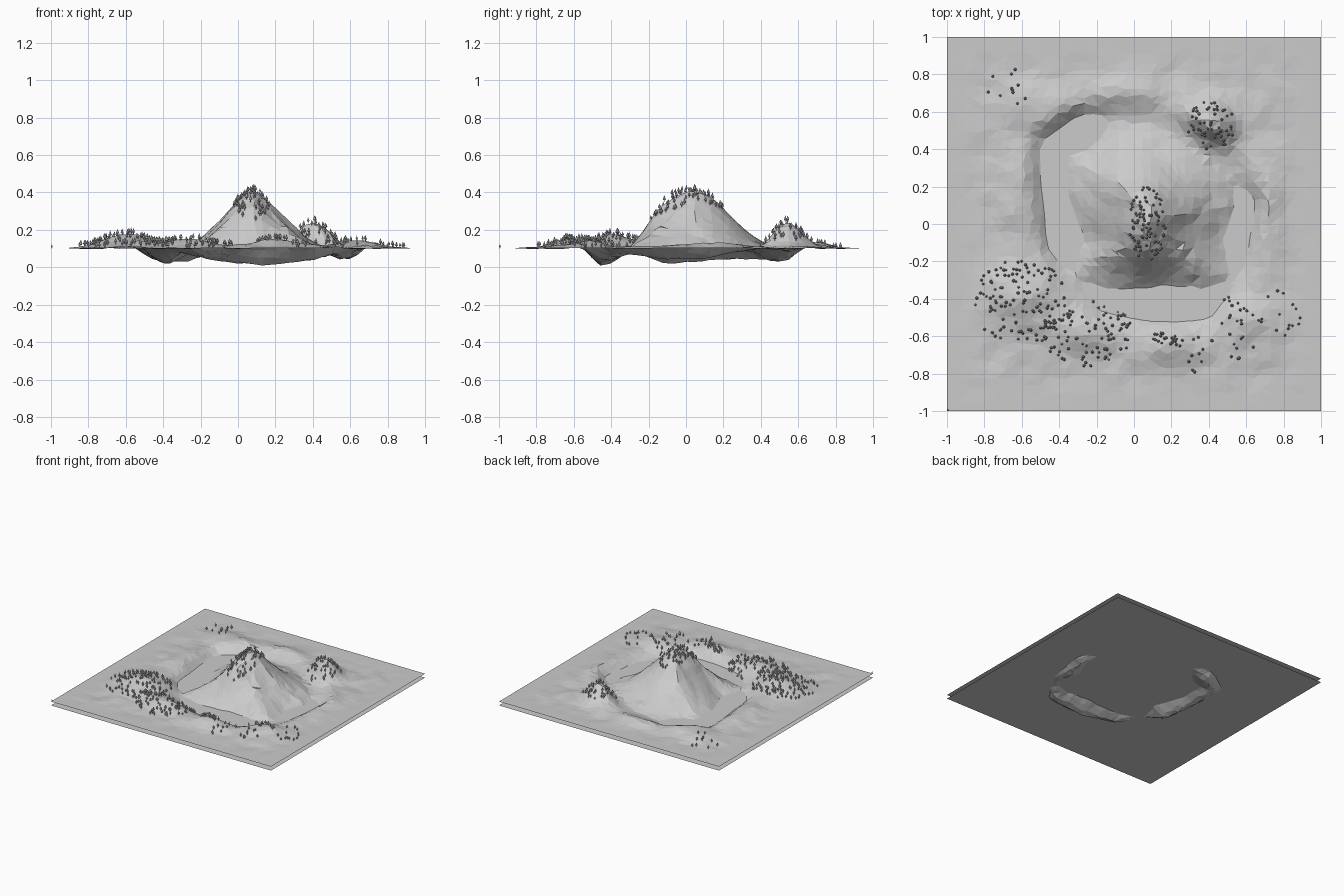
import bpy, bmesh, math, random
from mathutils import Vector, Matrix, noise, geometry

if "Cube" in bpy.data.objects:
    bpy.data.objects.remove(bpy.data.objects["Cube"])

random.seed(4)
BASE, WATER = 0.103, 0.071

# ring-shaped trench around the mountain: x, y, bottom height
MOAT = [(-.15, -.40, .04), (.13, -.43, .0), (.37, -.43, .03), (.52, -.30, .07),
        (.55, -.10, .04), (.59, .10, .045), (.50, .25, .08), (.32, .40, .10),
        (.10, .52, .09), (-.10, .53, .08), (-.27, .51, .025), (-.43, .40, .04),
        (-.42, .15, .035), (-.37, -.10, .015), (-.31, -.27, .08)]
# outer hills: x, y, spread x, spread y, height
HILLS = [(-.60, -.38, .17, .17, .07), (-.28, -.57, .18, .11, .05), (.20, -.66, .2, .09, .045),
         (.62, -.52, .17, .15, .04), (.40, .53, .12, .11, .14), (.70, .10, .12, .25, .03),
         (-.48, .62, .17, .11, .045), (-.62, .15, .10, .22, .04), (0, .70, .2, .09, .03)]
# mountain section: fraction of the way to the trench, relative height
SLOPE = [(0, 1), (.2, .77), (.36, .54), (.55, .33), (.75, .15), (1, 0)]


def smooth(t):
    t = min(max(t, 0), 1)
    return t * t * (3 - 2 * t)


def nearest_moat(x, y):
    best = (9, 0)
    for a, b in zip(MOAT, MOAT[1:] + MOAT[:1]):
        dx, dy = b[0] - a[0], b[1] - a[1]
        t = min(max(((x - a[0]) * dx + (y - a[1]) * dy) / (dx * dx + dy * dy), 0), 1)
        d = math.hypot(x - a[0] - t * dx, y - a[1] - t * dy)
        best = min(best, (d, a[2] + t * (b[2] - a[2])))
    return best


def inside(x, y):
    hit = False
    for a, b in zip(MOAT, MOAT[1:] + MOAT[:1]):
        if (a[1] > y) != (b[1] > y) and x < a[0] + (y - a[1]) / (b[1] - a[1]) * (b[0] - a[0]):
            hit = not hit
    return hit


def height(x, y):
    d, low = nearest_moat(x, y)
    rough = noise.noise(Vector((x * 9, y * 9, 2))) * .014 + noise.noise(Vector((x * 4, y * 4, 7))) * .012
    if inside(x, y):
        r = math.hypot(x - .07, y - min(max(y, -.1), .1))
        t = r / (r + d)
        top = .425 - 2.5 * (min(max(y, -.1), .1) - .03) ** 2
        for (t0, f0), (t1, f1) in zip(SLOPE, SLOPE[1:]):
            if t <= t1:
                f = f0 + (f1 - f0) * (t - t0) / (t1 - t0)
                break
        z = low + (top - low) * f + rough * smooth(d / .1)
    else:
        rim = BASE + sum(h * math.exp(-((x - cx) / sx) ** 2 - ((y - cy) / sy) ** 2)
                         for cx, cy, sx, sy, h in HILLS)
        rim += rough * .9
        z = low + (rim - low) * smooth(d / .16)
    # fade to a flat border
    edge = smooth((.97 - max(abs(x), abs(y))) / .25)
    return max(BASE + (z - BASE) * edge, 0)


def to_object(bm, name):
    mesh = bpy.data.meshes.new(name)
    bm.to_mesh(mesh)
    bm.free()
    ob = bpy.data.objects.new(name, mesh)
    bpy.context.collection.objects.link(ob)
    return ob


# faceted terrain sheet
bm = bmesh.new()
bmesh.ops.create_grid(bm, x_segments=44, y_segments=44, size=1)
for v in bm.verts:
    if max(abs(v.co.x), abs(v.co.y)) < .98:
        v.co.x += random.uniform(-.012, .012)
        v.co.y += random.uniform(-.012, .012)
    v.co.z = height(v.co.x, v.co.y)
bmesh.ops.triangulate(bm, faces=bm.faces[:])
to_object(bm, "terrain")

# flat water sheet just under the ground level
bm = bmesh.new()
bmesh.ops.create_grid(bm, x_segments=1, y_segments=1, size=1)
bmesh.ops.translate(bm, verts=bm.verts, vec=(0, 0, WATER))
to_object(bm, "water")


# small conifer: trunk, lower skirt and pointed crown
def add_tree(bm, x, y, s=1.0):
    at = Matrix.Translation((x, y, height(x, y) - .002)) @ Matrix.Rotation(random.uniform(0, 6), 4, 'Z') @ Matrix.Scale(s, 4)
    for sides, r1, r2, z0, z1 in ((5, .002, .002, 0, .012), (6, .004, .0085, .010, .015), (6, .0085, 0, .015, .037)):
        bmesh.ops.create_cone(bm, cap_ends=True, segments=sides, radius1=r1, radius2=r2, depth=z1 - z0,
                              matrix=at @ Matrix.Translation((0, 0, (z0 + z1) / 2)))


# tree groups: centre, half sizes, count
GROVES = {"mountain_trees": [(.07, 0, .10, .20, 95)],
          "hill_trees": [(.41, .53, .13, .13, 55)],
          "southwest_trees": [(-.60, -.42, .27, .23, 130), (-.25, -.58, .24, .18, 95)],
          "south_trees": [(.18, -.62, .09, .05, 24), (.35, -.70, .22, .10, 14)],
          "southeast_trees": [(.66, -.50, .24, .17, 36)],
          "northwest_trees": [(-.67, .74, .13, .11, 11)]}
for name, patches in GROVES.items():
    bm = bmesh.new()
    for cx, cy, rx, ry, n in patches:
        for i in range(n):
            a, r = random.uniform(0, math.tau), random.random() ** .55
            add_tree(bm, cx + rx * r * math.cos(a), cy + ry * r * math.sin(a), random.uniform(.75, 1.05))
    to_object(bm, name)

# lone tree in the corner
bm = bmesh.new()
add_tree(bm, -.995, -.995, .6)
to_object(bm, "corner_tree")
